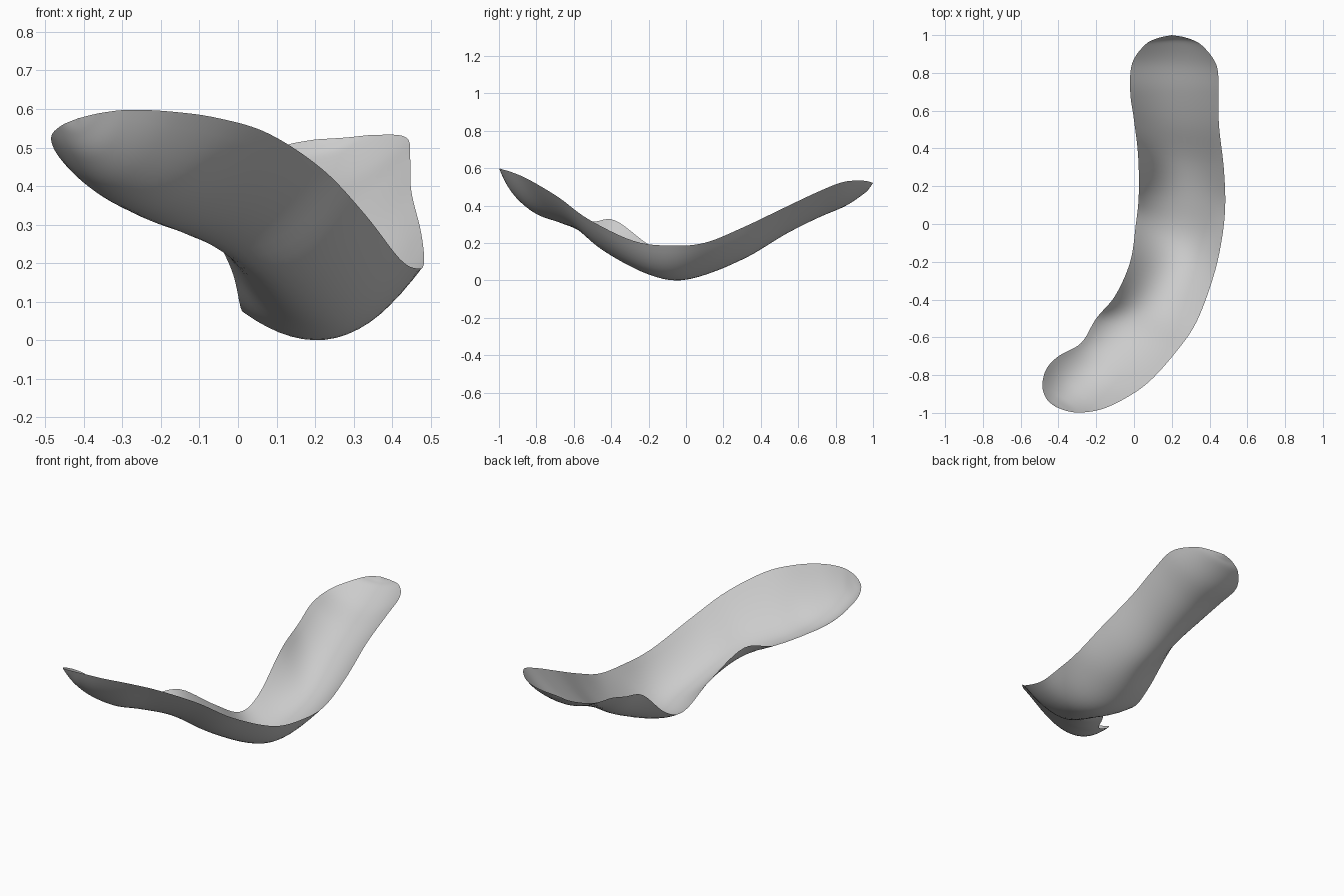
import bpy, bmesh
from mathutils import Vector

if "Cube" in bpy.data.objects:
    bpy.data.objects.remove(bpy.data.objects["Cube"])

# Rails running from the back tip to the front tip: inner rim, trough floor, outer rim
inner = [(.2, 1, .525), (.13, .985, .512), (.06, .95, .485), (-.01, .85, .455), (-.02, .7, .43),
         (0, .55, .375), (.022, .36, .305), (.025, .15, .125), (.01, 0, .08), (-.02, -.2, .195),
         (-.1, -.38, .325), (-.2, -.5, .318), (-.28, -.63, .34), (-.4, -.7, .415),
         (-.465, -.77, .48), (-.485, -.86, .53), (-.46, -.93, .56), (-.415, -.968, .58)]
floor = [(.2, 1, .525), (.21, .985, .505), (.22, .955, .475), (.22, .85, .405), (.21, .7, .337),
         (.22, .53, .25), (.235, .33, .13), (.25, .13, .048), (.255, -.07, .01), (.205, -.24, .052),
         (.1, -.44, .165), (0, -.58, .275), (-.1, -.7, .332), (-.21, -.8, .36),
         (-.31, -.87, .412), (-.37, -.925, .48), (-.405, -.952, .54), (-.415, -.968, .58)]
outer = [(.2, 1, .525), (.28, .985, .53), (.36, .945, .537), (.437, .84, .53), (.447, .7, .475),
         (.45, .52, .39), (.475, .3, .285), (.483, .1, .205), (.465, -.08, .19), (.42, -.28, .215),
         (.33, -.52, .33), (.22, -.68, .447), (.08, -.835, .54), (-.05, -.925, .58),
         (-.17, -.98, .597), (-.28, -.998, .602), (-.355, -.99, .594), (-.415, -.968, .58)]


def smooth_rail(pts, steps=6):
    """Catmull-Rom curve through the points."""
    p = [Vector(q) for q in pts]
    p = [p[0] * 2 - p[1]] + p + [p[-1] * 2 - p[-2]]
    out = []
    for i in range(1, len(p) - 2):
        a, b, c, d = p[i - 1:i + 3]
        for k in range(steps):
            t = k / steps
            out.append(.5 * (2 * b + (c - a) * t + (2 * a - 5 * b + 4 * c - d) * t ** 2
                             + (3 * b - a - 3 * c + d) * t ** 3))
    return out + [p[-2]]


# Loft a curved cross-section across the three rails
N = 16
bm = bmesh.new()
rows = []
for a, m, b in zip(*map(smooth_rail, (inner, floor, outer))):
    row = []
    for j in range(N + 1):
        t = j / N
        row.append(bm.verts.new(a * (2 * t - 1) * (t - 1) + m * 4 * t * (1 - t) + b * t * (2 * t - 1)))
    rows.append(row)
for r, s in zip(rows, rows[1:]):
    for j in range(N):
        bm.faces.new((r[j], s[j], s[j + 1], r[j + 1]))
bmesh.ops.remove_doubles(bm, verts=bm.verts, dist=1e-4)
bm.normal_update()
if sum(f.normal.z for f in bm.faces) < 0:
    bmesh.ops.reverse_faces(bm, faces=bm.faces)
zmin = min(v.co.z for v in bm.verts)
for v in bm.verts:
    v.co.z -= zmin
for f in bm.faces:
    f.smooth = True

me = bpy.data.meshes.new("curved_trough")
bm.to_mesh(me)
bm.free()
ob = bpy.data.objects.new("curved_trough", me)
bpy.context.collection.objects.link(ob)
mat = bpy.data.materials.new("light grey")
mat.diffuse_color = (.6, .6, .6, 1)
mat.use_nodes = True
mat.node_tree.nodes["Principled BSDF"].inputs["Base Color"].default_value = mat.diffuse_color
me.materials.append(mat)
